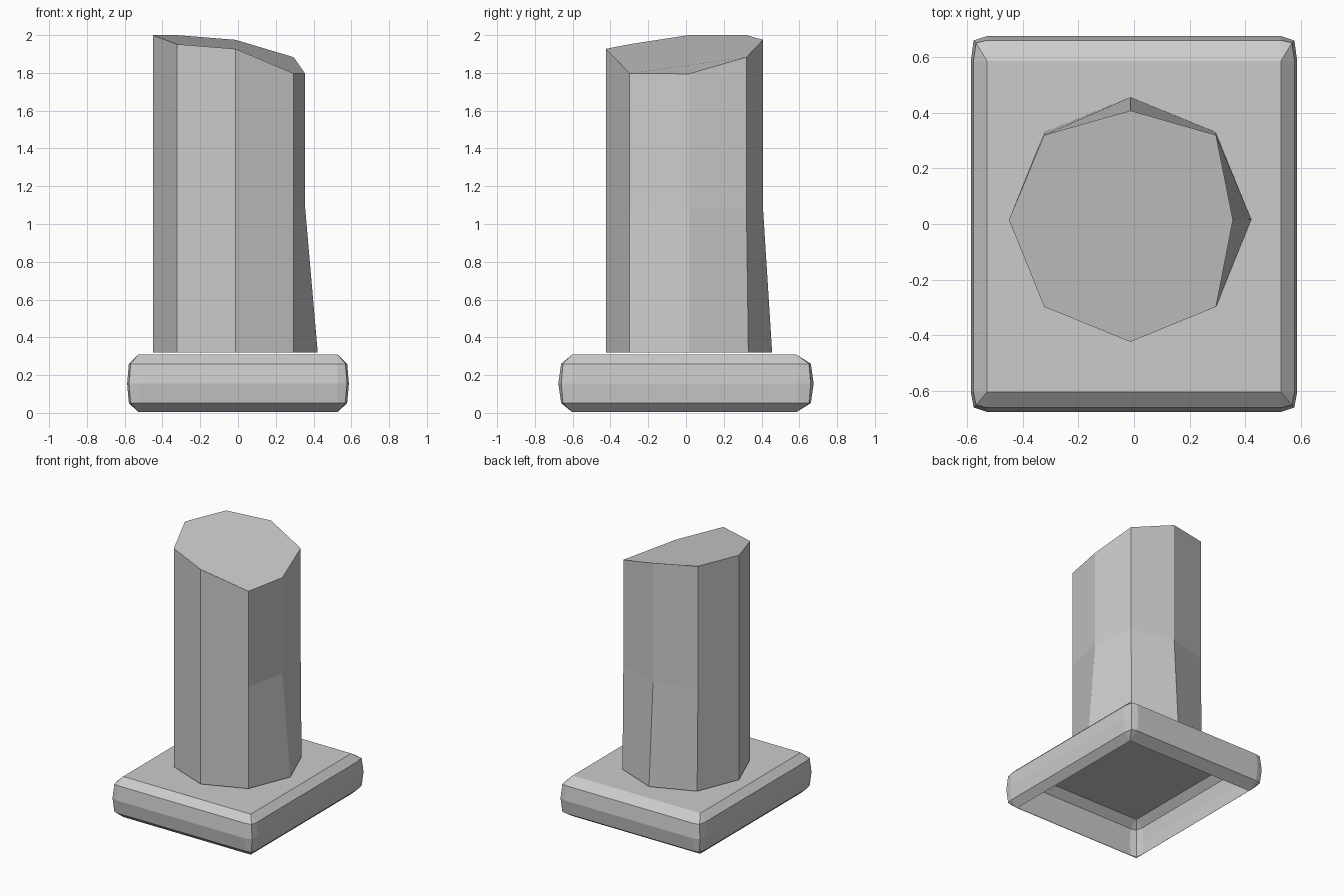
import bpy, bmesh

if "Cube" in bpy.data.objects:
    bpy.data.objects.remove(bpy.data.objects["Cube"])


def loft(name, rings, cap=True):
    """Skin a stack of equal-length rings (counter-clockwise, bottom to top), open below."""
    bm = bmesh.new()
    rows = [[bm.verts.new(p) for p in r] for r in rings]
    n = len(rows[0])
    for a, b in zip(rows, rows[1:]):
        for i in range(n):
            j = (i + 1) % n
            bm.faces.new((a[i], a[j], b[j], b[i]))
    if cap:
        bm.faces.new(rows[-1])
    # rings whose corner points coincide collapse to single corners
    bmesh.ops.remove_doubles(bm, verts=bm.verts[:], dist=0.0005)
    me = bpy.data.meshes.new(name)
    bm.to_mesh(me)
    bm.free()
    ob = bpy.data.objects.new(name, me)
    bpy.context.collection.objects.link(ob)
    return ob


# Hollow cushion-edged base: inner corner lines of the rounded box
XC, YF, YB = 0.528, -0.604, 0.586


def base_ring(z, side=None):
    """side = (x of the sides, y of front/back, corner x, corner y); None = sharp rectangle."""
    pts = []
    for sx, sy in ((1, -1), (1, 1), (-1, 1), (-1, -1)):
        yc = YB if sy > 0 else YF
        if side is None:
            tri = [(sx * XC, yc)] * 3
        else:
            x, y, cx, cy = side
            tri = [(sx * XC, sy * y), (sx * cx, sy * cy), (sx * x, yc)]
        if sx * sy > 0:
            tri.reverse()
        pts += [(px, py, z) for px, py in tri]
    return pts


edge = (0.578, 0.661, 0.568, 0.651)
middle = (0.587, 0.676, 0.577, 0.66)
loft("base", [base_ring(0.005), base_ring(0.052, edge), base_ring(0.155, middle),
              base_ring(0.26, edge), base_ring(0.308)])

# Eight-sided column, flared at the lower right and back, cut off at a slant
foot = [(0.422, 0.017), (0.295, 0.33), (-0.013, 0.456), (-0.323, 0.33),
        (-0.45, 0.015), (-0.323, -0.298), (-0.013, -0.424), (0.295, -0.298)]
shaft = [(0.356, 0.015), (0.295, 0.32), (-0.013, 0.408), (-0.323, 0.32)] + foot[4:]
top_z = [1.795, 1.883, 1.975, 2.0, 2.0, 1.952, 1.927, 1.797]
loft("column", [[(x, y, 0.32) for x, y in foot],
                [(x, y, 1.08) for x, y in shaft],
                [(x, y, z) for (x, y), z in zip(shaft, top_z)]])
